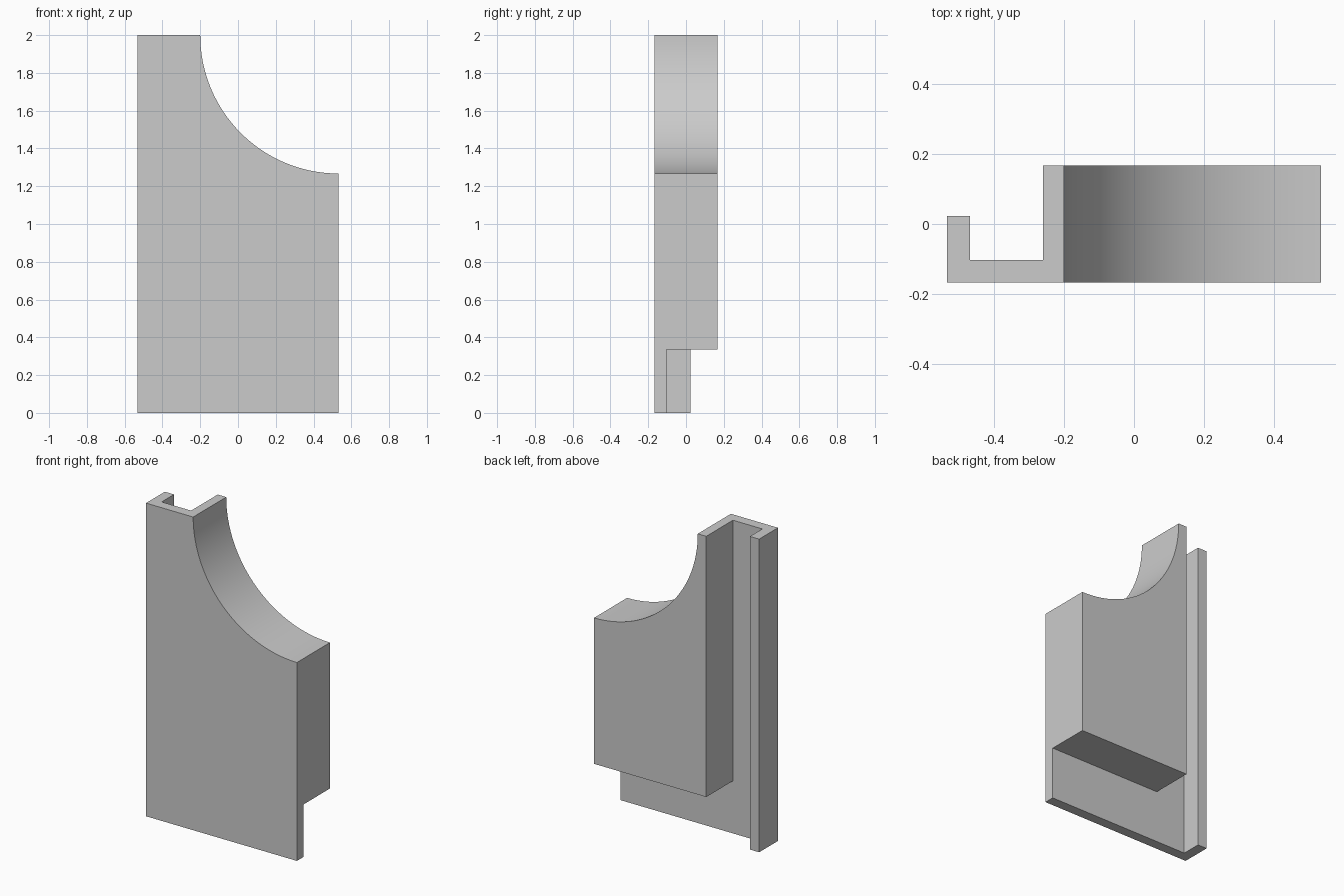
import bpy, bmesh, math

old = bpy.data.objects.get("Cube")
if old:
    bpy.data.objects.remove(old, do_unlink=True)

HALF_W, HALF_D, HEIGHT = 0.533, 0.167, 2.0
PLATE_Y = -0.102       # rear face of the thin front plate
BLOCK_X = -0.26        # inner side of the thick block
BLOCK_Z = 0.335        # underside of the thick block
RADIUS = 0.733         # concave corner

grey = bpy.data.materials.new("plain_grey")
grey.use_nodes = True
colour = (0.6, 0.6, 0.6, 1.0)
grey.diffuse_color = colour
grey.node_tree.nodes["Principled BSDF"].inputs["Base Color"].default_value = colour


def make_object(name, bm):
    bmesh.ops.recalc_face_normals(bm, faces=bm.faces)
    mesh = bpy.data.meshes.new(name)
    bm.to_mesh(mesh)
    bm.free()
    mesh.materials.append(grey)
    ob = bpy.data.objects.new(name, mesh)
    bpy.context.collection.objects.link(ob)
    return ob


def prism(name, outline, move, depth):
    """Extrude a closed outline of 3D points along one direction."""
    bm = bmesh.new()
    face = bm.faces.new([bm.verts.new(p) for p in outline])
    new = bmesh.ops.extrude_face_region(bm, geom=[face])["geom"]
    verts = [v for v in new if isinstance(v, bmesh.types.BMVert)]
    bmesh.ops.translate(bm, verts=verts, vec=[c * depth for c in move])
    return make_object(name, bm)


# Channel-shaped plan: narrow flange, thin plate, thick block
plan = [(-HALF_W, -HALF_D), (HALF_W, -HALF_D), (HALF_W, HALF_D),
        (BLOCK_X, HALF_D), (BLOCK_X, PLATE_Y), (-0.468, PLATE_Y),
        (-0.468, 0.023), (-HALF_W, 0.023)]
panel = prism("channel_panel", [(x, y, 0) for x, y in plan], (0, 0, 1), HEIGHT)

# Cutter for the concave upper corner
steps = 128
circle = [(HALF_W + RADIUS * math.cos(2 * math.pi * i / steps), -0.5,
           HEIGHT + RADIUS * math.sin(2 * math.pi * i / steps))
          for i in range(steps)]
arc_cutter = prism("corner_cutter", circle, (0, 1, 0), 1)

# Cutter for the step below the thick block
step = [(BLOCK_X - 0.1, PLATE_Y), (1, PLATE_Y), (1, 1), (BLOCK_X - 0.1, 1)]
step_cutter = prism("step_cutter", [(x, y, -0.2) for x, y in step],
                    (0, 0, 1), BLOCK_Z + 0.2)

# Apply both cuts and remove the helpers
bpy.ops.object.select_all(action="DESELECT")
bpy.context.view_layer.objects.active = panel
panel.select_set(True)
for cutter in (arc_cutter, step_cutter):
    cutter.hide_render = True
    mod = panel.modifiers.new(cutter.name, "BOOLEAN")
    mod.operation = "DIFFERENCE"
    mod.solver = "EXACT"
    mod.object = cutter
    bpy.ops.object.modifier_apply(modifier=mod.name)
    bpy.data.objects.remove(cutter, do_unlink=True)

bpy.ops.object.shade_smooth_by_angle(angle=math.radians(30))
